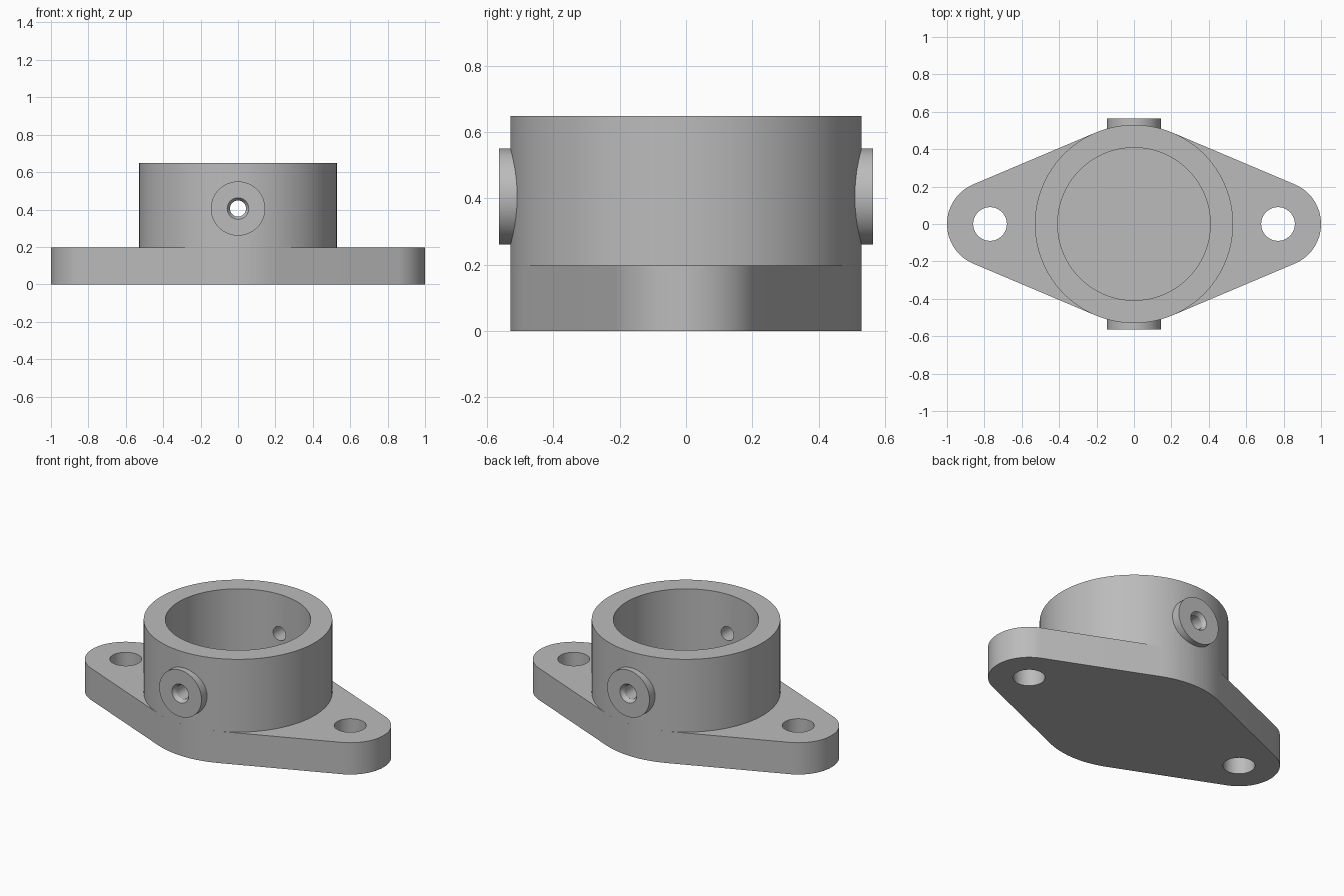
import bpy, bmesh, math
from mathutils import Matrix

if "Cube" in bpy.data.objects:
    bpy.data.objects.remove(bpy.data.objects["Cube"])

grey = bpy.data.materials.new("grey_metal")
grey.diffuse_color = (0.5, 0.5, 0.5, 1)
grey.use_nodes = True
grey.node_tree.nodes["Principled BSDF"].inputs["Base Color"].default_value = grey.diffuse_color

HUB_R, HUB_H, BORE_R, FLOOR = 0.53, 0.648, 0.408, 0.197
PLATE_H, END_X, END_R, BOLT_R = 0.197, 0.77, 0.23, 0.09
PORT_Z, PORT_Y = 0.405, 0.565


def finish(name, bm):
    bmesh.ops.recalc_face_normals(bm, faces=bm.faces)
    me = bpy.data.meshes.new(name)
    bm.to_mesh(me)
    bm.free()
    me.materials.append(grey)
    ob = bpy.data.objects.new(name, me)
    bpy.context.collection.objects.link(ob)
    return ob


def cyl(name, r1, r2, lo, hi, x=0, y=0, z=0, side=0, n=96):
    """Cylinder or cone from lo to hi along z, or along y when side is +1 / -1."""
    bm = bmesh.new()
    bmesh.ops.create_cone(bm, cap_ends=True, segments=n, radius1=r1, radius2=r2, depth=hi - lo)
    m = Matrix.Translation((0, 0, (lo + hi) / 2))
    if side:
        m = Matrix.Rotation(-side * math.pi / 2, 4, 'X') @ m
    bm.transform(Matrix.Translation((x, y, z)) @ m)
    return finish(name, bm)


def boolean(target, tool, op):
    mod = target.modifiers.new(tool.name, 'BOOLEAN')
    mod.operation, mod.object, mod.solver = op, tool, 'EXACT'
    bpy.context.view_layer.objects.active = target
    bpy.ops.object.modifier_apply(modifier=mod.name)
    bpy.data.objects.remove(tool)


# Flange plate: two rounded ends joined by tangent lines to the hub circle
tangent = math.acos((HUB_R - END_R) / END_X)


def arc(cx, r, a0, a1, n):
    return [(cx + r * math.cos(a0 + (a1 - a0) * i / n),
             r * math.sin(a0 + (a1 - a0) * i / n)) for i in range(n + 1)]


half = arc(END_X, END_R, -tangent, tangent, 32) + arc(0, HUB_R, tangent, math.pi - tangent, 16)
outline = half + [(-x, -y) for x, y in half]
bm = bmesh.new()
face = bm.faces.new([bm.verts.new((x, y, 0)) for x, y in outline])
top = bmesh.ops.extrude_face_region(bm, geom=[face])["geom"]
bmesh.ops.translate(bm, vec=(0, 0, PLATE_H), verts=[v for v in top if isinstance(v, bmesh.types.BMVert)])
body = finish("flanged_housing", bm)

# Hub and the two side port bosses
boolean(body, cyl("hub", HUB_R, HUB_R, 0, HUB_H), 'UNION')
for s in (-1, 1):
    boolean(body, cyl("port_boss", 0.145, 0.145, 0.45, PORT_Y, z=PORT_Z, side=s, n=64), 'UNION')

# Blind bore, bolt holes and countersunk port holes
boolean(body, cyl("bore", BORE_R, BORE_R, FLOOR, 1), 'DIFFERENCE')
for s in (-1, 1):
    boolean(body, cyl("bolt_hole", BOLT_R, BOLT_R, -0.1, 0.5, x=s * END_X, n=48), 'DIFFERENCE')
    boolean(body, cyl("port_hole", 0.043, 0.043, 0.3, 0.7, z=PORT_Z, side=s, n=32), 'DIFFERENCE')
    boolean(body, cyl("countersink", 0.041, 0.059, PORT_Y - 0.025, PORT_Y + 0.002,
                      z=PORT_Z, side=s, n=32), 'DIFFERENCE')

# Smooth walls with crisp edges
bpy.ops.object.select_all(action='DESELECT')
body.select_set(True)
bpy.context.view_layer.objects.active = body
bpy.ops.object.shade_smooth_by_angle(angle=math.radians(30))
